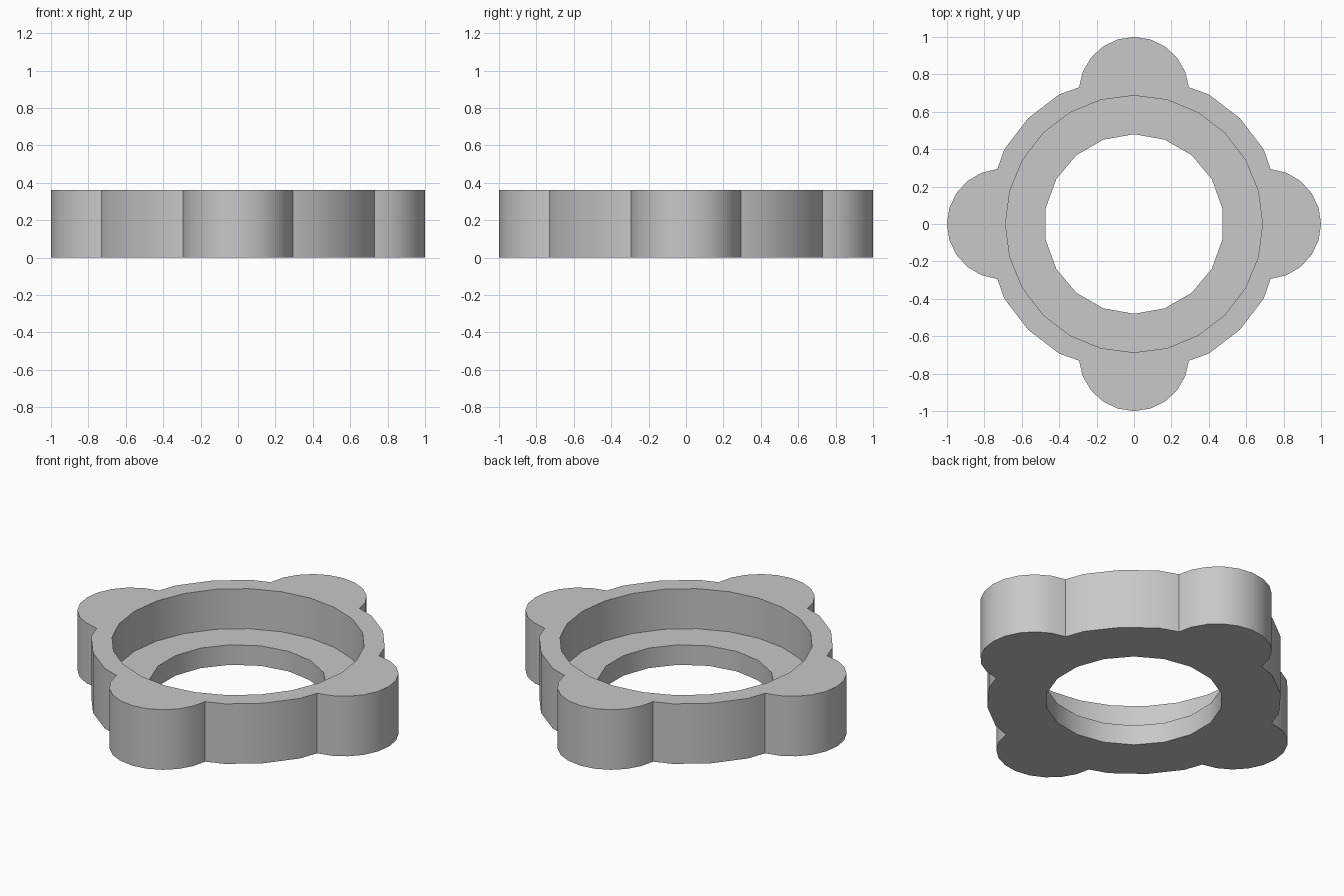
import bpy, bmesh
from math import sin, cos, radians

cube = bpy.data.objects.get("Cube")
if cube:
    bpy.data.objects.remove(cube, do_unlink=True)

HEIGHT, FLOOR = 0.36, 0.12
RING, RECESS, HOLE = 0.80, 0.687, 0.48
LOBE, LOBE_CENTRE = 0.295, 0.705


def polar(radius, degrees):
    return radius * cos(radians(degrees)), radius * sin(radians(degrees))


def circle(radius, count, start=0):
    return [polar(radius, start + 360 * i / count) for i in range(count)]


def outline():
    # one lobe and the ring corners after it, turned four times
    quarter = []
    for i in range(-5, 6):
        x, y = polar(LOBE, i * 17)
        quarter.append((LOBE_CENTRE + x, y))
    quarter += [polar(RING, a) for a in (30, 45, 60)]
    points = []
    for _ in range(4):
        points += quarter
        quarter = [(-y, x) for x, y in quarter]
    return points


bm = bmesh.new()


def loop(points, z):
    verts = [bm.verts.new((x, y, z)) for x, y in points]
    edges = [bm.edges.new((v, verts[i - 1])) for i, v in enumerate(verts)]
    return verts, edges


def wall(lower, upper):
    a, b = lower[0], upper[0]
    for i in range(len(a)):
        bm.faces.new((a[i - 1], a[i], b[i], b[i - 1]))


def cap(outer, inner, up):
    fill = bmesh.ops.triangle_fill(bm, edges=outer[1] + inner[1],
                                   use_beauty=True, normal=(0, 0, up))
    return fill


# Closed surface: outer wall, recess wall, through hole and three flat levels
out_low, out_high = loop(outline(), 0), loop(outline(), HEIGHT)
recess_pts, hole_pts = circle(RECESS, 24), circle(HOLE, 18, 90)
rec_low, rec_high = loop(recess_pts, FLOOR), loop(recess_pts, HEIGHT)
hole_low, hole_high = loop(hole_pts, 0), loop(hole_pts, FLOOR)
cap(out_low, hole_low, -1)
cap(out_high, rec_high, 1)
cap(rec_low, hole_high, 1)
wall(out_low, out_high)
wall(rec_low, rec_high)
wall(hole_low, hole_high)
bmesh.ops.recalc_face_normals(bm, faces=bm.faces[:])

mesh = bpy.data.meshes.new("lobed_ring")
bm.to_mesh(mesh)
bm.free()
ring = bpy.data.objects.new("lobed_ring", mesh)
bpy.context.collection.objects.link(ring)

# Plain grey
grey = bpy.data.materials.new("grey")
grey.use_nodes = True
colour = (0.58, 0.58, 0.58, 1)
grey.diffuse_color = colour
grey.node_tree.nodes["Principled BSDF"].inputs["Base Color"].default_value = colour
mesh.materials.append(grey)

# Smooth curved walls, sharp rims
bpy.ops.object.select_all(action='DESELECT')
ring.select_set(True)
bpy.context.view_layer.objects.active = ring
bpy.ops.object.shade_smooth_by_angle(angle=radians(30))
